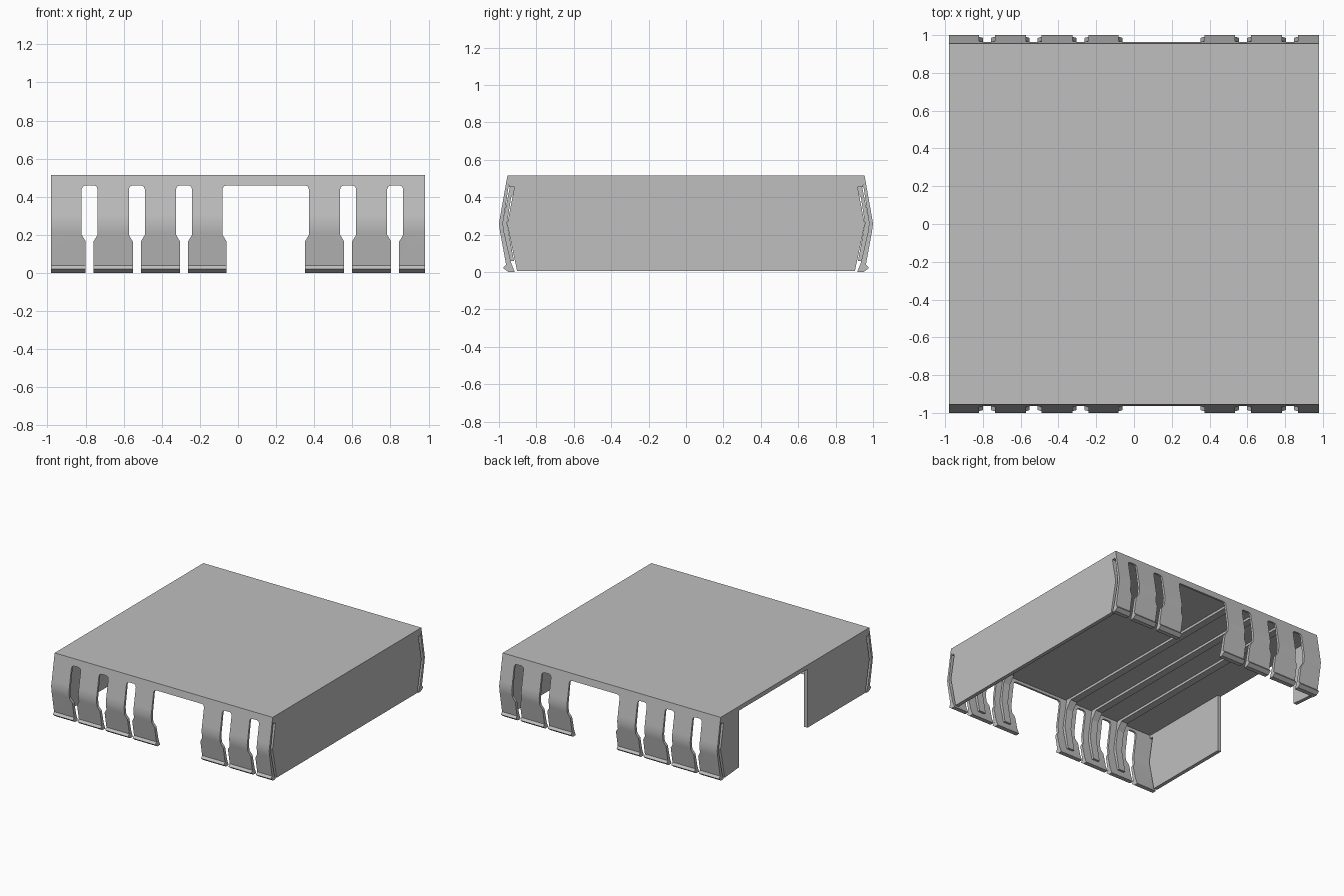
import bpy, bmesh

cube = bpy.data.objects.get("Cube")
if cube:
    bpy.data.objects.remove(cube, do_unlink=True)

grey = bpy.data.materials.new("light_grey_metal")
grey.use_nodes = True
COLOUR = (0.52, 0.52, 0.52, 1)
grey.diffuse_color = COLOUR
grey.node_tree.nodes["Principled BSDF"].inputs["Base Color"].default_value = COLOUR

TOP = 0.515      # overall height
HALF = 0.98      # half width


def prism(name, outline, axis, lo, hi):
    """Extrude a flat outline along x (y,z points) or y (x,z points)."""
    bm = bmesh.new()
    rings = []
    for d in (lo, hi):
        rings.append([bm.verts.new((d, a, b) if axis == "x" else (a, d, b))
                      for a, b in outline])
    n = len(outline)
    bm.faces.new(rings[0])
    bm.faces.new(rings[1])
    for i in range(n):
        j = (i + 1) % n
        bm.faces.new((rings[0][i], rings[0][j], rings[1][j], rings[1][i]))
    bmesh.ops.recalc_face_normals(bm, faces=bm.faces)
    mesh = bpy.data.meshes.new(name)
    bm.to_mesh(mesh)
    bm.free()
    obj = bpy.data.objects.new(name, mesh)
    mesh.materials.append(grey)
    bpy.context.collection.objects.link(obj)
    return obj


def flip(points, side):
    return [(a * side, b) for a, b in points]


def rect(a0, a1, b0, b1):
    return [(a0, b0), (a1, b0), (a1, b1), (a0, b1)]


def activate(obj):
    bpy.ops.object.select_all(action="DESELECT")
    obj.select_set(True)
    bpy.context.view_layer.objects.active = obj


# Top plate
prism("top_plate", rect(-0.945, 0.945, TOP - 0.035, TOP), "x", -HALF, HALF)

# Bowed spring walls with an outward lip along the foot
bowed = [(-0.94, TOP), (-0.955, TOP), (-0.992, 0.305), (-1.0, 0.26), (-0.994, 0.215),
         (-0.962, 0.04), (-0.978, 0.022), (-0.95, 0), (-0.915, 0), (-0.935, 0.05),
         (-0.973, 0.215), (-0.979, 0.26), (-0.972, 0.305)]
walls = [prism(name, flip(bowed, side), "x", -HALF, HALF)
         for name, side in (("front_spring_wall", 1), ("back_spring_wall", -1))]

# Slots and the wide window that split the walls into fingers
openings = [(-0.82, -0.737), (-0.573, -0.489), (-0.325, -0.241),
            (-0.081, 0.372), (0.536, 0.62), (0.783, 0.867)]
for left, right in openings:
    n = 0.021
    shape = [(left + n, -0.1), (right - n, -0.1), (right - n, 0.165), (right, 0.2),
             (right, 0.44), (right - 0.006, 0.454), (right - 0.02, 0.46),
             (left + 0.02, 0.46), (left + 0.006, 0.454), (left, 0.44),
             (left, 0.2), (left + n, 0.165)]
    cutter = prism("slot_cutter", shape, "y", -1.2, 1.2)
    cutter.hide_render = True
    for wall in walls:
        activate(wall)
        cut = wall.modifiers.new("slot", "BOOLEAN")
        cut.object = cutter
        cut.operation = "DIFFERENCE"
        cut.solver = "EXACT"
        bpy.ops.object.modifier_apply(modifier=cut.name)
    bpy.data.objects.remove(cutter, do_unlink=True)
for wall in walls:
    activate(wall)
    bpy.ops.object.shade_smooth_by_angle()

# Side walls, with a thin gap between them and the end fingers
edge = [(-0.903, 0.005), (-0.956, 0.255), (-0.917, 0.455), (-0.945, 0.455), (-0.95, TOP)]
mirrored_edge = flip(edge, -1)[::-1]
prism("right_side_wall", edge + mirrored_edge, "x", HALF - 0.03, HALF)
prism("left_front_side_wall", edge + [(-0.16, TOP), (-0.16, 0.005)], "x", -HALF, -HALF + 0.03)
prism("left_back_flange", [(0.72, 0.02), (0.72, TOP)] + mirrored_edge,
      "x", -HALF, -HALF + 0.03)

# Stiffening ribs behind the middle of each finger
finger_rib = [(-0.935, 0.49), (-0.972, 0.305), (-0.984, 0.26), (-0.94, 0.06), (-0.92, 0.06),
              (-0.957, 0.26), (-0.935, 0.40), (-0.89, 0.46), (-0.89, 0.49)]
for i, x in enumerate((-0.655, -0.407, -0.161, 0.454, 0.702)):
    for name, side in (("front", 1), ("back", -1)):
        prism(f"{name}_finger_rib_{i + 1}", flip(finger_rib, side), "x", x - 0.03, x + 0.03)
    if x < 0:
        prism(f"ceiling_rib_{i + 1}", rect(-0.89, 0.89, 0.46, 0.49), "x", x - 0.03, x + 0.03)
